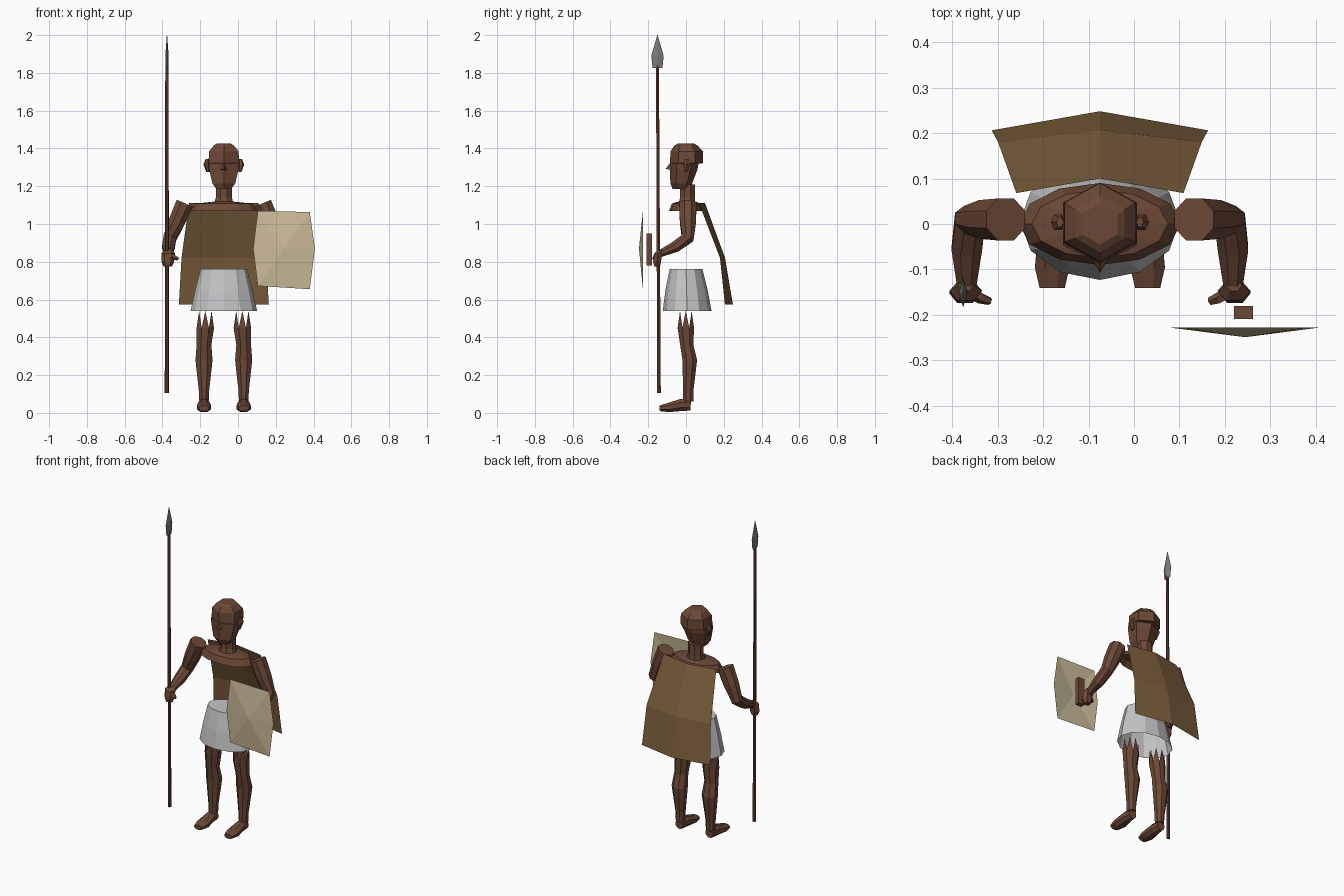
import bpy, bmesh, math
from mathutils import Vector

CX = -0.075  # body centre line


def material(name, rgb):
    m = bpy.data.materials.new(name)
    m.diffuse_color = (*rgb, 1)
    return m


SKIN = material("brown_skin", (0.150, 0.066, 0.038))
WOOD = material("dark_wood", (0.115, 0.046, 0.028))
HIDE = material("tan_hide", (0.200, 0.115, 0.045))
CREAM = material("cream_leather", (0.60, 0.50, 0.32))
CLOTH = material("white_cloth", (0.56, 0.56, 0.57))
IRON = material("grey_iron", (0.20, 0.20, 0.19))


def make(name, verts, faces, mat):
    me = bpy.data.meshes.new(name)
    me.from_pydata([tuple(v) for v in verts], [], faces)
    bm = bmesh.new()
    bm.from_mesh(me)
    bmesh.ops.recalc_face_normals(bm, faces=bm.faces)
    bm.to_mesh(me)
    bm.free()
    me.materials.append(mat)
    ob = bpy.data.objects.new(name, me)
    bpy.context.collection.objects.link(ob)
    return ob


def tube(name, rings, mat, n=8, turn=0.0, level=False, caps=(True, True), teeth=None):
    """Skin a tube through rings of (centre, side radius, other radius)."""
    verts, faces = [], []
    pts = [Vector(r[0]) for r in rings]
    for i, (_, ru, rv) in enumerate(rings):
        d = pts[min(i + 1, len(pts) - 1)] - pts[max(i - 1, 0)]
        d = Vector((0, 0, 1)) if level else d.normalized()
        u = (Vector((1, 0, 0)) - d * d.x).normalized()
        v = d.cross(u)
        for k in range(n):
            a = turn + 2 * math.pi * k / n
            verts.append(pts[i] + u * ru * math.cos(a) + v * rv * math.sin(a))
    for i in range(len(rings) - 1):
        for k in range(n):
            j = (k + 1) % n
            faces.append((i * n + k, i * n + j, i * n + n + j, i * n + n + k))
    if caps[0]:
        faces.append(tuple(range(n)))
    last = (len(rings) - 1) * n
    if caps[1]:
        faces.append(tuple(range(last, last + n)))
    if teeth:  # pointed fringe rising from the last ring
        for k in range(n):
            j = (k + 1) % n
            tip = (verts[last + k] + verts[last + j]) / 2
            verts.append(tip + Vector((0, 0, teeth)))
            faces.append((last + k, last + j, len(verts) - 1))
    return make(name, verts, faces, mat)


def box(name, lo, hi, mat):
    v = [(x, y, z) for x in (lo[0], hi[0]) for y in (lo[1], hi[1]) for z in (lo[2], hi[2])]
    f = [(0, 1, 3, 2), (4, 6, 7, 5), (0, 4, 5, 1), (2, 3, 7, 6), (0, 2, 6, 4), (1, 5, 7, 3)]
    return make(name, v, f, mat)


# Head: hexagonal, with the back of the hair overhanging the nape
head = [(1.185, -0.025, 0.045, 0.045), (1.215, -0.025, 0.07, 0.058),
        (1.29, -0.012, 0.09, 0.073), (1.32, -0.01, 0.092, 0.076),
        (1.322, 0.003, 0.094, 0.088), (1.385, 0.004, 0.09, 0.086),
        (1.415, 0.0, 0.062, 0.062), (1.425, 0.0, 0.045, 0.045)]
tube("head", [((CX, y, z), rx, ry) for z, y, rx, ry in head], SKIN, 6, math.pi / 6, True)

# Nose
make("nose", [(CX, -0.075, 1.335), (CX - 0.018, -0.078, 1.285), (CX + 0.018, -0.078, 1.285),
              (CX, -0.108, 1.292)], [(0, 1, 3), (0, 3, 2), (1, 2, 3)], SKIN)

# Neck and shoulder yoke
tube("neck", [((CX, 0.005, 1.10), 0.058, 0.05), ((CX, 0.008, 1.14), 0.046, 0.042),
              ((CX, 0.008, 1.21), 0.046, 0.042)], SKIN, 8, math.pi / 8, True)
tube("shoulders", [((CX, 0, 1.068), 0.178, 0.09), ((CX, 0, 1.108), 0.15, 0.075),
                   ((CX, 0.005, 1.118), 0.055, 0.048)], SKIN, 12, 0, True, (False, False))

for s, side in ((-1, "left"), (1, "right")):
    def at(dx, y, z):
        return (CX + s * dx, y, z)

    # Ear
    tube(side + "_ear", [(at(0.085, 0, 1.275), 0.008, 0.01), (at(0.092, 0.004, 1.315), 0.016, 0.02),
                         (at(0.088, 0.004, 1.345), 0.008, 0.012)], SKIN, 6, 0, True)

    # Upper arm, bent elbow and forearm
    tube(side + "_arm", [(at(0.207, 0.01, 1.11), 0.05, 0.05), (at(0.25, 0.01, 1.01), 0.047, 0.046),
                         (at(0.286, 0.008, 0.925), 0.037, 0.036),
                         (at(0.293, -0.055, 0.88), 0.036, 0.032),
                         (at(0.293, -0.14, 0.842), 0.022, 0.02)], SKIN, 8, math.pi / 8)

    # Closed hand with thumb
    tube(side + "_hand", [(at(0.295, -0.135, 0.865), 0.018, 0.014), (at(0.295, -0.147, 0.845), 0.036, 0.024),
                          (at(0.297, -0.153, 0.80), 0.034, 0.024),
                          (at(0.297, -0.153, 0.775), 0.022, 0.018)], SKIN, 6, 0, True)
    tube(side + "_thumb", [(at(0.285, -0.15, 0.835), 0.014, 0.014), (at(0.262, -0.163, 0.825), 0.013, 0.013),
                           (at(0.242, -0.17, 0.815), 0.009, 0.009)], SKIN, 5)

    # Leg with a toothed upper edge
    leg = [(0.105, 0.012, 0.06, 0.027, 0.03), (0.105, 0.012, 0.12, 0.03, 0.03),
           (0.105, 0.02, 0.28, 0.049, 0.042), (0.105, 0.004, 0.36, 0.042, 0.038),
           (0.098, -0.001, 0.45, 0.05, 0.047)]
    tube(side + "_leg", [(at(dx, y, z), rx, ry) for dx, y, z, rx, ry in leg], SKIN, 8, math.pi / 8,
         True, (True, False), 0.09)

    # Foot
    tube(side + "_foot", [(at(0.105, 0.025, 0.04), 0.027, 0.03), (at(0.105, -0.025, 0.042), 0.034, 0.035),
                          (at(0.105, -0.095, 0.028), 0.041, 0.026),
                          (at(0.105, -0.14, 0.024), 0.03, 0.016)], SKIN, 8, math.pi / 8)

# Flared skirt, open below
tube("skirt", [((CX, 0.006, 0.54), 0.176, 0.129), ((CX, 0.003, 0.65), 0.152, 0.112),
               ((CX, 0, 0.763), 0.123, 0.086)], CLOTH, 12, 0, True, (False, True))

# Cape: three rows of left, middle and right points
rows = [(1.112, 0.184, 0.068, 0.1), (0.82, 0.224, 0.18, 0.207), (0.575, 0.238, 0.206, 0.248)]
cape = [(CX + s * w, mid if s == 0 else edge, z) for z, w, edge, mid in rows for s in (-1, 0, 1)]
make("cape", cape, [(i, i + 1, i + 4, i + 3) for i in (0, 1, 3, 4)], HIDE)

# Shield: six-sided, peaked at the front, with a grip behind
rim = [(0.105, 1.07), (0.38, 1.063), (0.407, 0.87), (0.38, 0.655), (0.105, 0.672), (0.08, 0.87)]
make("shield", [(x, -0.228, z) for x, z in rim] + [(0.245, -0.249, 0.87)],
     [(i, (i + 1) % 6, 6) for i in range(6)], CREAM)
box("shield_grip", (0.22, -0.209, 0.78), (0.262, -0.18, 0.95), SKIN)

# Spear shaft and flat diamond blade
tube("spear_shaft", [((-0.377, -0.143, 0.105), 0.011, 0.011),
                     ((-0.376, -0.151, 1.84), 0.009, 0.009)], WOOD, 6)
tube("spear_blade", [((-0.376, -0.151, 1.825), 0.007, 0.026), ((-0.376, -0.151, 1.89), 0.009, 0.033),
                     ((-0.376, -0.151, 2.0), 0.0008, 0.001)], IRON, 4, 0, True)
